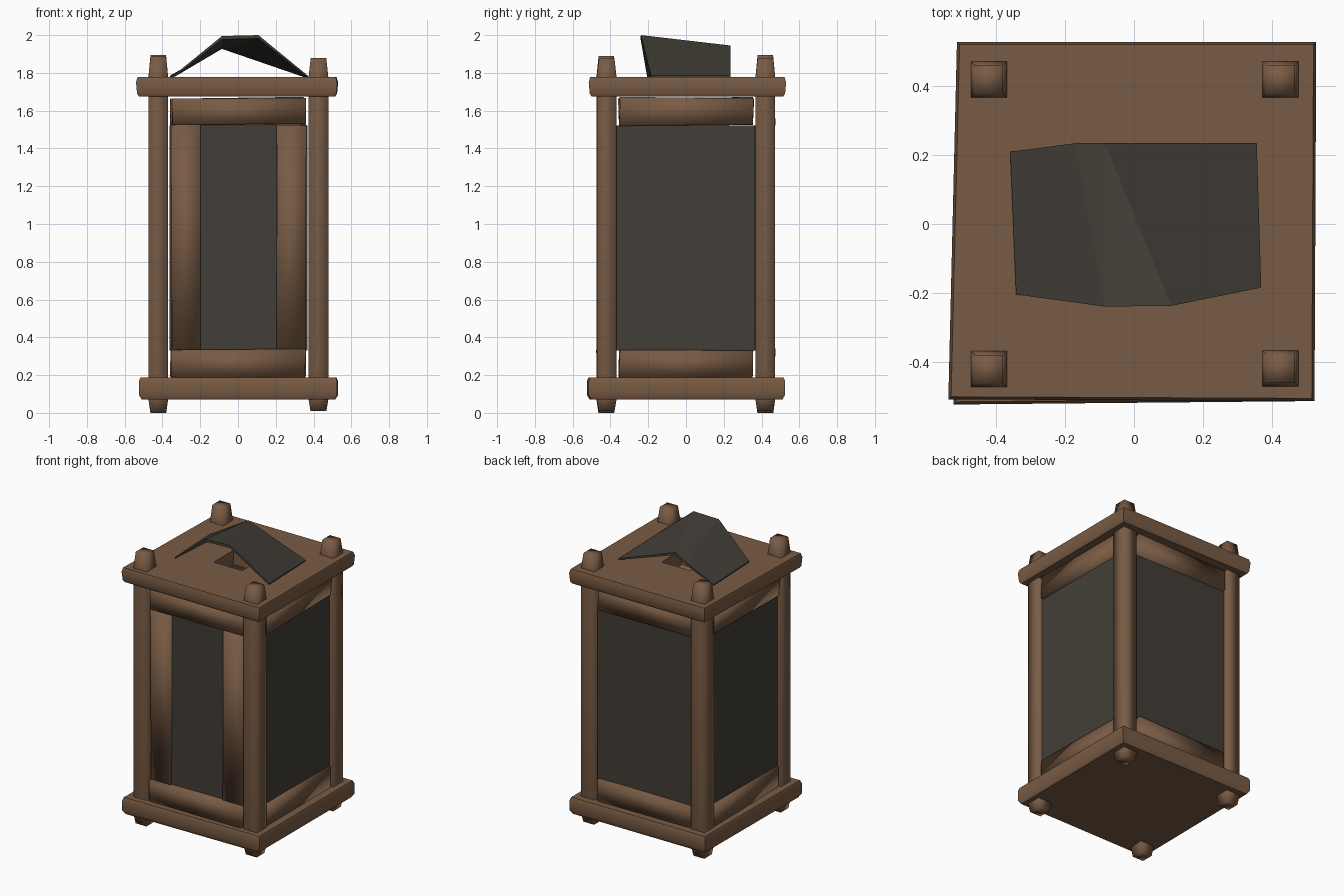
import bpy, bmesh, math, random
from mathutils import Matrix, Vector

if "Cube" in bpy.data.objects:
    bpy.data.objects.remove(bpy.data.objects["Cube"])

random.seed(4)


def material(name, rgb):
    m = bpy.data.materials.new(name)
    m.diffuse_color = (*rgb, 1)
    m.use_nodes = True
    m.node_tree.nodes["Principled BSDF"].inputs["Base Color"].default_value = m.diffuse_color
    return m


WOOD = material("brown wood", (0.19, 0.105, 0.058))
DARK = material("dark smoked glass", (0.055, 0.048, 0.038))


def finish(name, bm, mat, angle=None):
    bmesh.ops.recalc_face_normals(bm, faces=bm.faces)
    me = bpy.data.meshes.new(name)
    bm.to_mesh(me)
    bm.free()
    me.materials.append(mat)
    ob = bpy.data.objects.new(name, me)
    bpy.context.collection.objects.link(ob)
    if angle:
        bpy.ops.object.select_all(action='DESELECT')
        ob.select_set(True)
        bpy.context.view_layer.objects.active = ob
        bpy.ops.object.shade_smooth_by_angle(angle=math.radians(angle))
    return ob


def loft(rings, caps=True):
    """Skin between square cross-sections given as lists of points."""
    bm = bmesh.new()
    loops = [[bm.verts.new(p) for p in r] for r in rings]
    n = len(rings[0])
    for a, b in zip(loops, loops[1:]):
        for i in range(n):
            bm.faces.new((a[i], a[(i + 1) % n], b[(i + 1) % n], b[i]))
    if caps:
        bm.faces.new(loops[0][::-1])
        bm.faces.new(loops[-1])
    return bm


def square(cx, cy, h, z):
    return [(cx + sx * h, cy + sy * h, z) for sx, sy in ((-1, -1), (1, -1), (1, 1), (-1, 1))]


def box(name, lo, hi, mat, turn=0, jitter=0.0, angle=None):
    """Box between two corners, turned about z by quarter turns."""
    bm = bmesh.new()
    bmesh.ops.create_cube(bm, size=1)
    lo, hi = Vector(lo), Vector(hi)
    for v in bm.verts:
        v.co = (lo + hi) / 2 + v.co * (hi - lo)
        v.co += Vector([random.uniform(-jitter, jitter) for _ in range(3)])
    bm.transform(Matrix.Rotation(turn * math.pi / 2, 4, 'Z'))
    return finish(name, bm, mat, angle)


# Four corner posts with tapered feet and tips
for name, x, y, top in (("front_left_post", -0.422, -0.422, 1.89), ("front_right_post", 0.426, -0.42, 1.88),
                        ("back_right_post", 0.426, 0.42, 1.88), ("back_left_post", -0.422, 0.42, 1.895)):
    rings = [square(x, y, h, z) for h, z in
             ((0.042, 0.01 if top < 1.89 else 0.0), (0.052, 0.07), (0.052, 1.78), (0.041, top))]
    finish(name, loft(rings), WOOD, 100)

# Base slab, slightly uneven with a battered edge
base = [(-0.525, -0.525), (0.525, -0.515), (0.53, 0.525), (-0.515, 0.525)]
rings = [[(x * s, y * s, z) for x, y in base]
         for s, z in ((0.97, 0.07), (1.0, 0.095), (1.0, 0.165), (0.985, 0.187))]
finish("base_slab", loft(rings), WOOD, 50)

# Top slab with a square smoke hole in the middle
roof = [(-0.54, -0.51), (0.525, -0.515), (0.53, 0.53), (-0.515, 0.53)]
rings = [[(x * s, y * s, z) for x, y in roof]
         for s, z in ((0.97, 1.675), (0.99, 1.69), (1.0, 1.75), (0.985, 1.778))]
rings += [square(0, 0, 0.11, 1.778), square(0, 0, 0.11, 1.675)]
rings.append(rings[0])
bm = loft(rings, caps=False)
bmesh.ops.remove_doubles(bm, verts=bm.verts, dist=0.0001)
finish("top_slab", bm, WOOD, 50)

# Rails above and below every side, and full-width glass on three sides
for turn, side in enumerate(("front", "right", "back", "left")):
    box(side + "_bottom_rail", (-0.35, -0.47, 0.19), (0.355, -0.385, 0.335), WOOD, turn, 0.006, 100)
    box(side + "_top_rail", (-0.35, -0.47, 1.525), (0.355, -0.385, 1.668), WOOD, turn, 0.006, 100)
    if turn:
        box(side + "_glass", (-0.367, -0.45, 0.33), (0.362, -0.40, 1.522), DARK, turn)

# Narrow front window between two wide stiles
box("front_glass", (-0.205, -0.445, 0.335), (0.205, -0.40, 1.522), DARK)
for name, a, b in (("front_left_stile", -0.352, -0.2), ("front_right_stile", 0.205, 0.358)):
    box(name, (a, -0.46, 0.332), (b, -0.385, 1.525), WOOD, 0, 0.004, 100)

# Bent sheet cover over the smoke hole, higher at the front
front = [(-0.343, -0.205, 1.785), (-0.085, -0.24, 1.995), (0.108, -0.238, 2.0), (0.37, -0.185, 1.785)]
back = [(-0.36, 0.21, 1.785), (-0.17, 0.235, 1.895), (-0.085, 0.235, 1.945), (0.357, 0.235, 1.785)]
bm = bmesh.new()
f = [bm.verts.new(p) for p in front]
b = [bm.verts.new(p) for p in back]
for face in ((f[0], f[1], b[1], b[0]), (f[1], b[2], b[1]), (f[1], f[2], b[2]), (f[2], f[3], b[3], b[2])):
    bm.faces.new(face)
low = bmesh.ops.extrude_face_region(bm, geom=bm.faces[:], use_keep_orig=True)
for v in low["geom"]:
    if isinstance(v, bmesh.types.BMVert):
        v.co.z -= 0.01 if v.co.z < 1.8 else 0.018
finish("bent_cover", bm, DARK)
